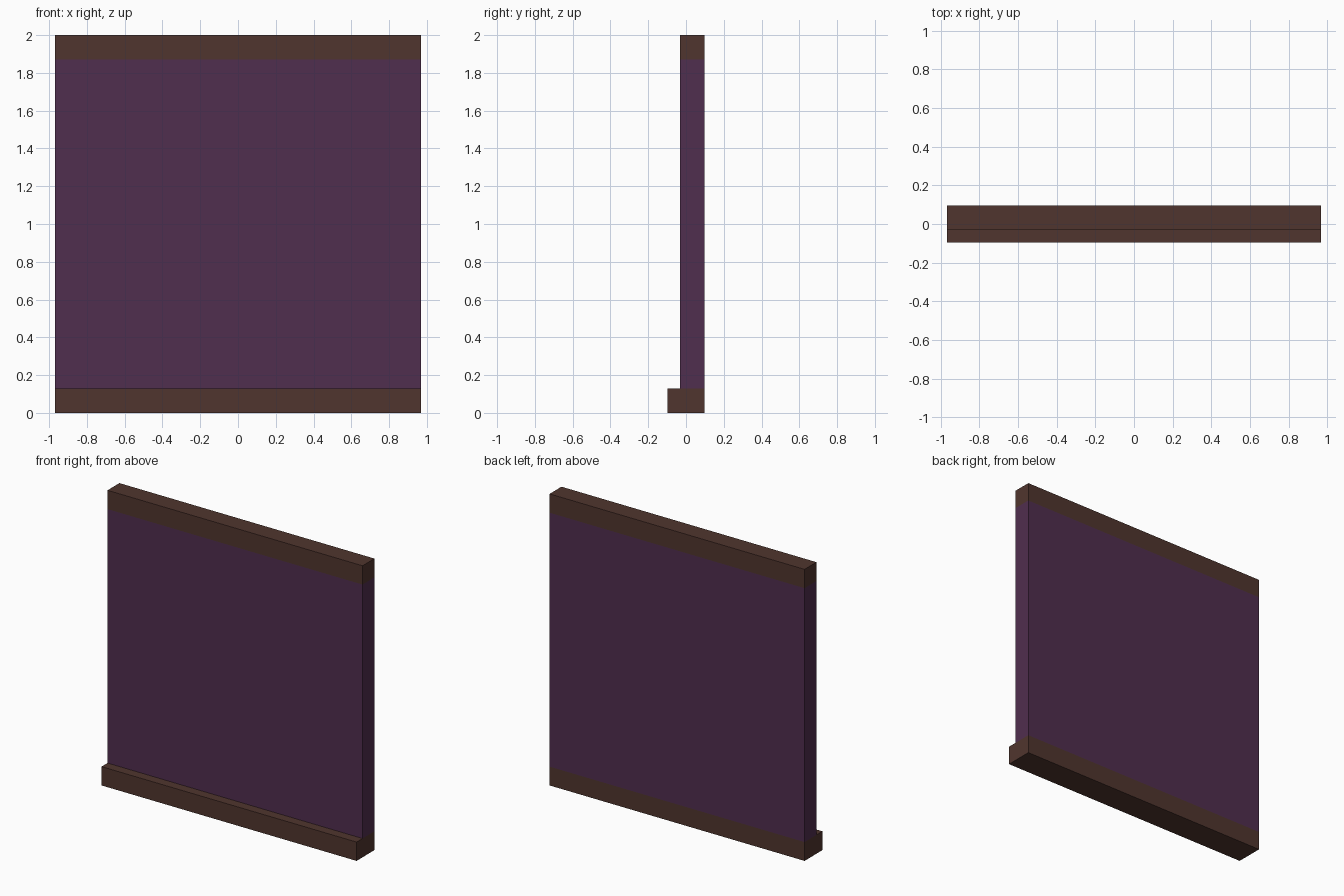
import bpy
import bmesh
from mathutils import Matrix, Vector

if "Cube" in bpy.data.objects:
    bpy.data.objects.remove(bpy.data.objects["Cube"])

U = 2 / 31  # grid unit: the panel is 31 units tall


def srgb(r, g, b):
    def lin(c):
        c /= 255
        return c / 12.92 if c <= 0.04045 else ((c + 0.055) / 1.055) ** 2.4
    return (lin(r), lin(g), lin(b), 1.0)


def material(name, color):
    mat = bpy.data.materials.new(name)
    mat.diffuse_color = color
    mat.use_nodes = True
    mat.node_tree.nodes["Principled BSDF"].inputs["Base Color"].default_value = mat.diffuse_color
    return mat


def box(name, mat, lo, hi):
    lo, hi = Vector(lo) * U, Vector(hi) * U
    bm = bmesh.new()
    bmesh.ops.create_cube(bm, size=1, matrix=Matrix.Translation((lo + hi) / 2)
                          @ Matrix.Diagonal((*(hi - lo), 1)))
    mesh = bpy.data.meshes.new(name)
    bm.to_mesh(mesh)
    bm.free()
    mesh.materials.append(mat)
    obj = bpy.data.objects.new(name, mesh)
    bpy.context.collection.objects.link(obj)
    return obj


brown = material("dark brown wood", srgb(80, 53, 46))
purple = material("deep purple", srgb(80, 46, 78))

# Skirting board, protruding at the front
box("base_board", brown, (-15, -1.5, 0), (15, 1.5, 2))
# Purple wall panel, flush with the back of the base
box("wall_panel", purple, (-15, -0.5, 2), (15, 1.5, 29))
# Top rail, flush with the panel
box("top_rail", brown, (-15, -0.5, 29), (15, 1.5, 31))
